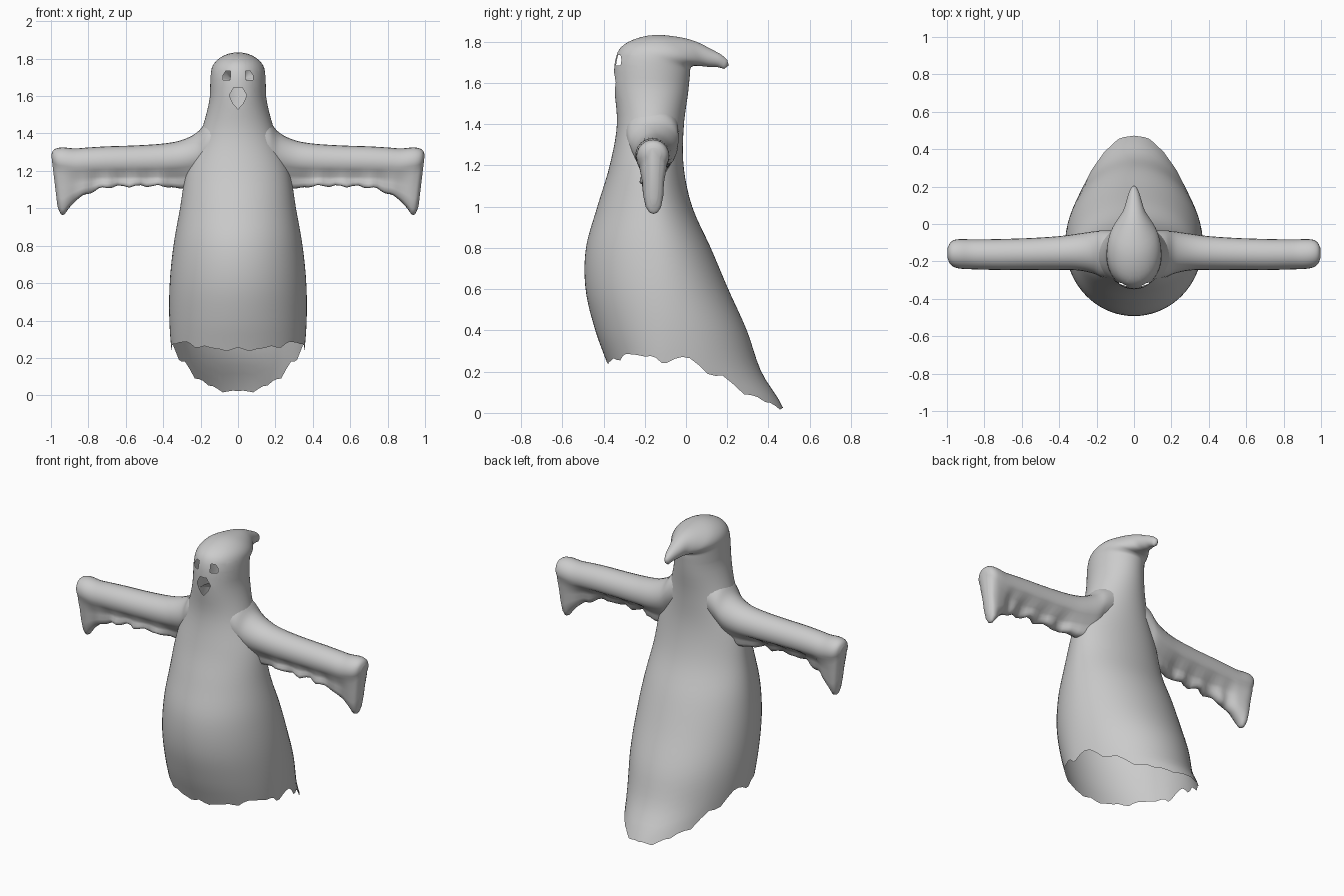
import bpy, bmesh, math
from mathutils import Vector

if "Cube" in bpy.data.objects:
    bpy.data.objects.remove(bpy.data.objects["Cube"])

cloth = bpy.data.materials.new("pale_grey_cloth")
cloth.diffuse_color = (0.6, 0.6, 0.6, 1)
cloth.use_nodes = True
cloth.node_tree.nodes["Principled BSDF"].inputs["Base Color"].default_value = cloth.diffuse_color


def spline(rows, t):
    """Smooth interpolation through evenly indexed rows."""
    n = len(rows) - 1
    t = min(max(t, 0), n)
    i = min(int(t), n - 1)
    f = t - i
    a, b, c, d = (rows[min(max(k, 0), n)] for k in (i - 1, i, i + 1, i + 2))
    return [0.5 * (2 * q + (r - p) * f + (2 * p - 5 * q + 4 * r - s) * f * f
                   + (3 * q - p - 3 * r + s) * f ** 3) for p, q, r, s in zip(a, b, c, d)]


def piecewise(table, v):
    if v <= table[0][0]:
        return table[0][1]
    for (a, p), (b, q) in zip(table, table[1:]):
        if v <= b:
            return p + (q - p) * (v - a) / (b - a)
    return table[-1][1]


def bridge(bm, rings, closed=True):
    for r0, r1 in zip(rings, rings[1:]):
        n = len(r0)
        for i in range(n):
            j = (i + 1) % n
            bm.faces.new((r0[i], r0[j], r1[j], r1[i]))


def finish(bm, name):
    bmesh.ops.recalc_face_normals(bm, faces=bm.faces)
    me = bpy.data.meshes.new(name)
    bm.to_mesh(me)
    bm.free()
    me.materials.append(cloth)
    me.polygons.foreach_set("use_smooth", [True] * len(me.polygons))
    ob = bpy.data.objects.new(name, me)
    bpy.context.collection.objects.link(ob)
    return ob


# Robe sections every 0.2 in height: front y, back y, half width, y of widest point
ROBE = [(-.33, .48, .31, -.08), (-.37, .365, .35, -.09), (-.44, .295, .367, -.10),
        (-.487, .205, .365, -.12), (-.485, .12, .345, -.14), (-.43, .03, .31, -.16),
        (-.37, -.012, .275, -.165), (-.335, -.01, .20, -.167), (-.35, .015, .15, -.1675)]
# Hood sections leaning back: front y, front z, back y, back z, half width
HOOD = [(-.35, 1.6, .015, 1.6, .15), (-.345, 1.7, .02, 1.65, .148),
        (-.318, 1.77, .022, 1.672, .145), (-.25, 1.812, .035, 1.682, .139),
        (-.15, 1.833, .05, 1.683, .12), (-.03, 1.822, .07, 1.682, .085),
        (.05, 1.80, .09, 1.68, .058), (.12, 1.765, .12, 1.677, .042),
        (.17, 1.738, .15, 1.677, .03), (.2, 1.712, .185, 1.668, .016)]
# Hem height by depth
HEM = [(-.38, .245), (-.27, .285), (-.2, .28), (-.11, .245), (0, .275), (.1, .2),
       (.2, .165), (.27, .095), (.34, .085), (.4, .042), (.5, .012)]
COLS, ROWS = 72, 34


def robe_point(z, a):
    front, back, w, mid = spline(ROBE, z / 0.2)
    c = math.cos(a)
    return Vector((w * math.sin(a), mid + c * ((front - mid) if c > 0 else (mid - back)), z))


def hem_height(a):
    z = 0.25
    for _ in range(12):
        z = piecewise(HEM, robe_point(z, a).y)
    return max(0, z + .007 * math.cos(14 * a) + .005 * math.cos(23 * a))


# Robe and hood in one open shell
bm = bmesh.new()
angles = [2 * math.pi * i / COLS for i in range(COLS)]
hems = [hem_height(a) for a in angles]
rings = []
for r in range(ROWS + 1):
    t = r / ROWS
    rings.append([bm.verts.new(robe_point(h + (1.6 - h) * t, a)) for a, h in zip(angles, hems)])
for k in range(1, (len(HOOD) - 1) * 3 + 1):
    fy, fz, by, bz, w = spline(HOOD, k / 3)
    f, b = Vector((0, fy, fz)), Vector((0, by, bz))
    rings.append([bm.verts.new((f + b) / 2 + (f - b) / 2 * math.cos(a)
                               + Vector((w * math.sin(a), 0, 0))) for a in angles])
bridge(bm, rings)
tip = bm.verts.new((0, .207, 1.685))
for i in range(COLS):
    bm.faces.new((rings[-1][i], rings[-1][(i + 1) % COLS], tip))


def cut_hole(bm, poly):
    """Cut a convex opening, given in x and z, through the front of the face."""
    cx = sum(p[0] for p in poly) / len(poly)
    cz = sum(p[1] for p in poly) / len(poly)
    planes = []
    for (x0, z0), (x1, z1) in zip(poly, poly[1:] + poly[:1]):
        n = Vector((z1 - z0, 0, x0 - x1)).normalized()
        p = Vector((x0, 0, z0))
        if n.dot(Vector((cx, 0, cz)) - p) > 0:
            n = -n
        planes.append((p, n))
    for p, n in planes:
        near = [f for f in bm.faces if f.calc_center_median().y < -.2
                and math.hypot(f.calc_center_median().x - cx, f.calc_center_median().z - cz) < .11]
        geom = near + list({e for f in near for e in f.edges}) + list({v for f in near for v in f.verts})
        bmesh.ops.bisect_plane(bm, geom=geom, plane_co=p, plane_no=n, dist=1e-5)
    inside = []
    for f in bm.faces:
        c = f.calc_center_median()
        if c.y < -.2 and all(n.dot(c - p) < 0 for p, n in planes):
            inside.append(f)
    bmesh.ops.delete(bm, geom=inside, context='FACES')


# Eye and mouth openings
eye = [(.04, 1.735), (.064, 1.735), (.08, 1.712), (.08, 1.685), (.042, 1.685)]
cut_hole(bm, eye)
cut_hole(bm, [(-x, z) for x, z in eye])
cut_hole(bm, [(-.022, 1.647), (.022, 1.647), (.047, 1.603), (.027, 1.56), (0, 1.53),
              (-.027, 1.56), (-.047, 1.603)])
finish(bm, "robe_and_hood")

# Sleeve stations: x, top z, bottom z, arm radius, y centre, flap half thickness
SLEEVE = [(.12, 1.50, 1.14, .13, -.165, .07), (.17, 1.462, 1.125, .125, -.16, .065),
          (.22, 1.405, 1.11, .112, -.152, .055), (.3, 1.365, 1.105, .098, -.15, .04),
          (.4, 1.346, 1.118, .09, -.155, .028), (.55, 1.336, 1.118, .085, -.16, .025),
          (.7, 1.331, 1.112, .083, -.163, .027), (.8, 1.325, 1.08, .081, -.163, .035),
          (.87, 1.32, 1.045, .08, -.162, .045), (.93, 1.325, 1.0, .079, -.16, .052),
          (.965, 1.322, .968, .073, -.158, .05), (.987, 1.31, .97, .058, -.157, .042),
          (1.0, 1.285, 1.01, .032, -.156, .022)]


def smooth(a, b, v):
    t = min(max((v - a) / (b - a), 0), 1)
    return t * t * (3 - 2 * t)


def sleeve(name, side):
    bm = bmesh.new()
    rings = []
    steps = (len(SLEEVE) - 1) * 5
    for k in range(steps + 1):
        x, top, low, h, yc, f = spline(SLEEVE, k / 5)
        ruffle = smooth(.3, .42, x) * (1 - smooth(.75, .9, x))
        low += .007 * ruffle * math.sin(x * 62)
        cz = top - h
        # half section: round arm above, thin hanging flap below
        half = [(h * math.cos(math.radians(a)), cz + h * math.sin(math.radians(a)), 0)
                for a in range(90, -31, -15)]
        neck = cz - .95 * h
        for t, s in ((0, 1.2), (.3, 1.0), (.6, .95), (.85, .75), (.97, .4), (1, 0)):
            half.append((f * s, neck + (low - neck) * t, .4 + .6 * t))
        loop = half + [(-w, z, d) for w, z, d in half[-2:0:-1]]
        ring = []
        for w, z, d in loop:
            y = yc + w + d * ruffle * (-.03 + .016 * math.sin(x * 46 + z * 9))
            px = x - .12 * max(0, 1.3 - z) * smooth(.8, 1, x)
            ring.append(bm.verts.new((side * px, y, z)))
        rings.append(ring)
    bridge(bm, rings)
    bm.faces.new(rings[-1])
    finish(bm, name)


sleeve("right_sleeve", 1)
sleeve("left_sleeve", -1)
